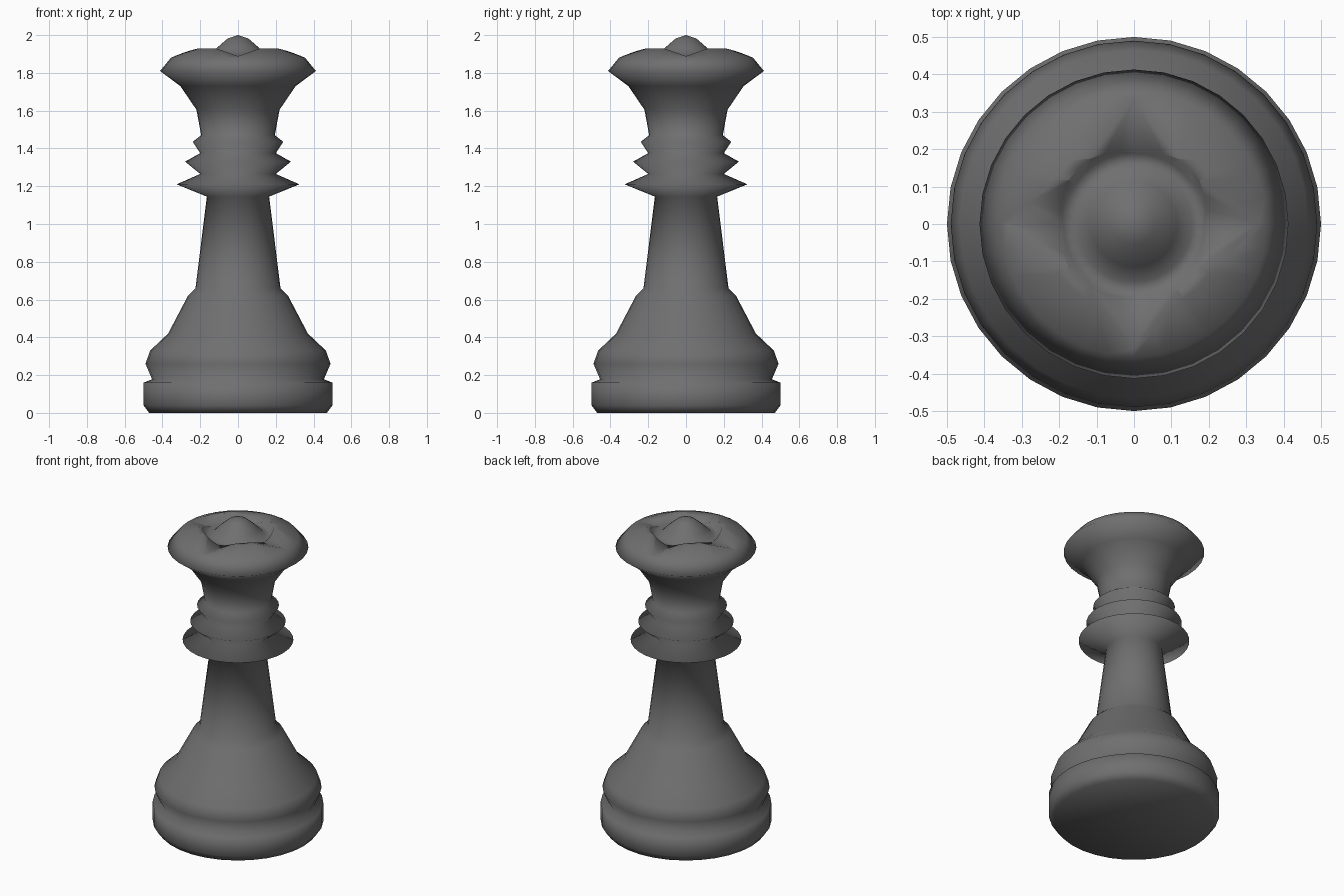
import bpy, bmesh
from math import tau, pi
from mathutils import Matrix, Vector

if "Cube" in bpy.data.objects:
    bpy.data.objects.remove(bpy.data.objects["Cube"])


def make_object(name, bm):
    bmesh.ops.recalc_face_normals(bm, faces=bm.faces[:])
    mesh = bpy.data.meshes.new(name)
    bm.to_mesh(mesh)
    bm.free()
    obj = bpy.data.objects.new(name, mesh)
    bpy.context.collection.objects.link(obj)
    return obj


def lathe(name, profile, steps=32):
    bm = bmesh.new()
    verts = [bm.verts.new((r, 0, z)) for r, z in profile]
    edges = [bm.edges.new(pair) for pair in zip(verts, verts[1:])]
    bmesh.ops.spin(bm, geom=verts + edges, cent=(0, 0, 0), axis=(0, 0, 1),
                   angle=tau, steps=steps)
    bmesh.ops.remove_doubles(bm, verts=bm.verts[:], dist=0.0005)
    return make_object(name, bm)


# Turned body: base, stem, collars, flared head and central dome
base = [(0, 0), (0.47, 0), (0.5, 0.04), (0.5, 0.16), (0.455, 0.178),
        (0.49, 0.26), (0.465, 0.33), (0.37, 0.42), (0.265, 0.62)]
stem = [(0.225, 0.66), (0.165, 1.145)]
collars = [(0.325, 1.21), (0.2, 1.265), (0.28, 1.33), (0.2, 1.375),
           (0.24, 1.435), (0.195, 1.47)]
head = [(0.22, 1.605), (0.305, 1.73), (0.413, 1.81), (0.355, 1.88), (0.24, 1.93)]
dome = [(0.21, 1.93), (0.19, 1.888), (0.155, 1.888), (0.115, 1.93), (0.055, 1.982), (0, 2.0)]
queen = lathe("turned_body", base + stem + collars + head + dome)

# Dark grey finish
dark = bpy.data.materials.new("dark_grey")
dark.diffuse_color = (0.16, 0.16, 0.16, 1)
dark.use_nodes = True
dark.node_tree.nodes["Principled BSDF"].inputs["Base Color"].default_value = dark.diffuse_color
queen.data.materials.append(dark)

# Four V-shaped notches across the crown rim
bm = bmesh.new()
for i in range(4):
    rot = Matrix.Rotation(i * pi / 2, 3, 'Z')
    section = [(0, 1.889), (0.14, 1.938), (0.14, 2.05), (-0.14, 2.05), (-0.14, 1.938)]
    ends = [[bm.verts.new(rot @ Vector((r, y, z))) for y, z in section]
            for r in (0.165, 0.5)]
    bm.faces.new(ends[0])
    bm.faces.new(ends[1][::-1])
    for a in range(5):
        b = (a + 1) % 5
        bm.faces.new((ends[0][a], ends[0][b], ends[1][b], ends[1][a]))
cutter = make_object("notch_cutter", bm)
cutter.data.materials.append(dark)
cutter.hide_render = True
cutter.hide_set(True)

cut = queen.modifiers.new("crown_notches", 'BOOLEAN')
cut.operation = 'DIFFERENCE'
cut.solver = 'EXACT'
cut.object = cutter

bpy.context.view_layer.objects.active = queen
queen.select_set(True)
bpy.ops.object.modifier_apply(modifier=cut.name)
bpy.ops.object.shade_smooth()
